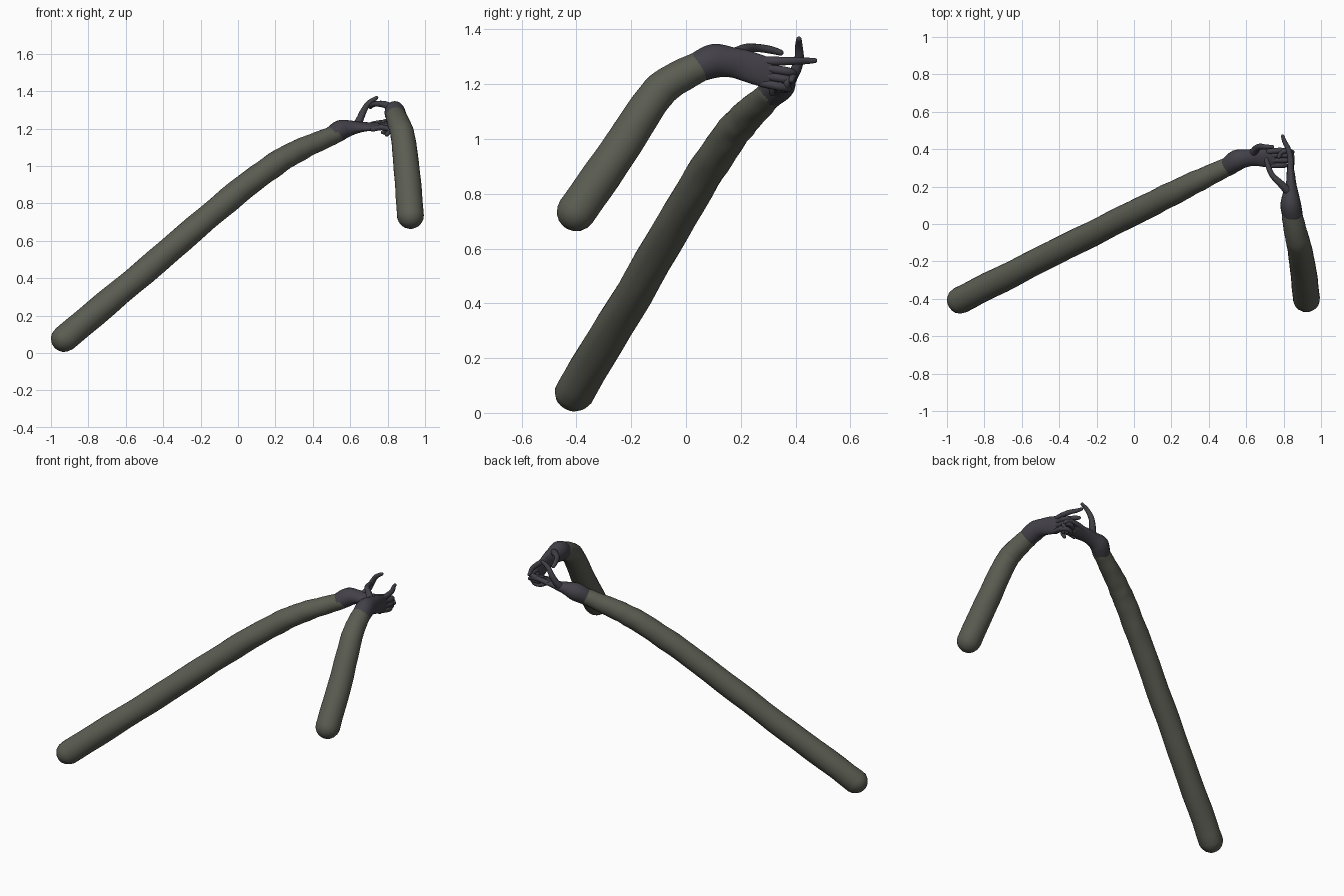
import bpy, bmesh, math
from mathutils import Vector


def material(name, rgb):
    m = bpy.data.materials.new(name)
    m.diffuse_color = (*rgb, 1)
    return m


SLEEVE = material("olive grey cloth", (0.105, 0.11, 0.085))
GLOVE = material("charcoal leather", (0.056, 0.053, 0.065))


def spline(rows, n):
    """Catmull-Rom through rows of x, y, z, wide radius, thin radius."""
    out = []
    for i in range(len(rows) - 1):
        a, b = rows[max(i - 1, 0)], rows[i]
        c, d = rows[i + 1], rows[min(i + 2, len(rows) - 1)]
        for k in range(n):
            t = k / n
            out.append([0.5 * (2 * q + (r - p) * t + (2 * p - 5 * q + 4 * r - s) * t * t
                               + (3 * q - p - 3 * r + s) * t ** 3)
                        for p, q, r, s in zip(a, b, c, d)])
    out.append(list(rows[-1]))
    return out


def tube(name, rows, mat, wide=(0, 0, 1), sides=12, n=4, wobble=0.0):
    """Sweep an ellipse along a smooth path and close it with round caps."""
    rows = [r if len(r) == 5 else (*r, r[3]) for r in rows]
    path = spline(rows, n)
    pts = [Vector(p[:3]) for p in path]
    rings = []
    for i, p in enumerate(path):
        tan = (pts[min(i + 1, len(pts) - 1)] - pts[max(i - 1, 0)]).normalized()
        rings.append((pts[i], tan, p[3], p[4]))
    caps = [math.radians(a) for a in (20, 42, 62, 80)]

    def cap(ring, sign):
        c, t, a, b = ring
        return [(c + t * sign * min(a, b) * math.sin(q), t, a * math.cos(q), b * math.cos(q))
                for q in caps]

    rings = cap(rings[0], -1)[::-1] + rings + cap(rings[-1], 1)
    bm = bmesh.new()
    loops = []
    for i, (c, t, a, b) in enumerate(rings):
        w = Vector(wide)
        w = (w - t * w.dot(t)).normalized()
        u = t.cross(w)
        loop = []
        for k in range(sides):
            q = 2 * math.pi * k / sides
            f = 1 + wobble * math.sin(i * 1.45 + 2 * math.sin(q)) * math.cos(q * 2 + i * 0.4)
            loop.append(bm.verts.new(c + (w * a * math.cos(q) + u * b * math.sin(q)) * f))
        loops.append(loop)
    for lo, hi in zip(loops, loops[1:]):
        for k in range(sides):
            j = (k + 1) % sides
            bm.faces.new((lo[k], lo[j], hi[j], hi[k]))
    bm.faces.new(loops[0])
    bm.faces.new(loops[-1])
    bmesh.ops.recalc_face_normals(bm, faces=bm.faces)
    for f in bm.faces:
        f.smooth = True
    me = bpy.data.meshes.new(name)
    bm.to_mesh(me)
    bm.free()
    me.materials.append(mat)
    ob = bpy.data.objects.new(name, me)
    bpy.context.collection.objects.link(ob)
    return ob


# Sleeves
tube("long_sleeve", [(-0.928, -0.407, 0.077, 0.072), (-0.5, -0.19, 0.435, 0.069),
                     (-0.05, 0.035, 0.82, 0.067), (0.2, 0.16, 1.01, 0.064),
                     (0.35, 0.235, 1.095, 0.058), (0.52, 0.315, 1.168, 0.048)],
     SLEEVE, sides=24, n=7, wobble=0.035)
tube("short_sleeve", [(0.922, -0.40, 0.735, 0.072), (0.905, -0.25, 0.95, 0.070),
                      (0.884, -0.125, 1.14, 0.065), (0.868, -0.06, 1.205, 0.062),
                      (0.845, 0.045, 1.262, 0.056)],
     SLEEVE, sides=24, n=6, wobble=0.015)

# Short arm: glove with upright palm
tube("short_arm_glove", [(0.846, 0.055, 1.267, 0.057, 0.055), (0.838, 0.105, 1.285, 0.062, 0.055),
                         (0.838, 0.165, 1.28, 0.055, 0.042), (0.84, 0.215, 1.268, 0.056, 0.028),
                         (0.838, 0.27, 1.25, 0.056, 0.022), (0.835, 0.31, 1.238, 0.052, 0.016)],
     GLOVE, sides=20)
tube("short_arm_thumb", [(0.83, 0.17, 1.305, 0.024), (0.785, 0.215, 1.328, 0.019),
                         (0.74, 0.26, 1.332, 0.015), (0.717, 0.31, 1.325, 0.014),
                         (0.708, 0.345, 1.315, 0.011)], GLOVE)
tube("short_arm_index", [(0.835, 0.27, 1.284, 0.017), (0.837, 0.34, 1.284, 0.016),
                         (0.825, 0.40, 1.285, 0.014), (0.805, 0.44, 1.285, 0.012),
                         (0.795, 0.47, 1.286, 0.009)], GLOVE)
for i, (z, reach) in enumerate([(1.26, 0.39), (1.232, 0.385), (1.204, 0.37)]):
    tube(f"short_arm_curled_finger_{i + 1}",
         [(0.835, 0.28, z, 0.016), (0.842, reach - 0.03, z - 0.012, 0.016),
          (0.825, reach, z - 0.018, 0.014), (0.79, reach - 0.005, z - 0.022, 0.013),
          (0.775, reach - 0.03, z - 0.024, 0.011)], GLOVE)

# Long arm: glove with level palm
tube("long_arm_glove", [(0.51, 0.312, 1.166, 0.051, 0.051), (0.553, 0.342, 1.193, 0.056, 0.054),
                        (0.605, 0.352, 1.203, 0.047, 0.040), (0.65, 0.357, 1.207, 0.047, 0.028),
                        (0.70, 0.355, 1.21, 0.052, 0.02), (0.75, 0.352, 1.212, 0.05, 0.015)],
     GLOVE, wide=(0, 1, 0.25), sides=20)
tube("long_arm_thumb", [(0.63, 0.37, 1.205, 0.024), (0.652, 0.40, 1.25, 0.020),
                        (0.672, 0.413, 1.295, 0.017), (0.70, 0.412, 1.337, 0.014),
                        (0.74, 0.412, 1.364, 0.010)], GLOVE, wide=(0, 1, 0))
tube("long_arm_index", [(0.72, 0.388, 1.222, 0.016), (0.78, 0.393, 1.232, 0.015),
                        (0.83, 0.39, 1.228, 0.013), (0.848, 0.385, 1.215, 0.011)],
     GLOVE, wide=(0, 1, 0))
for i, (y, z, reach) in enumerate([(0.368, 1.215, 0.845), (0.341, 1.208, 0.84),
                                   (0.314, 1.198, 0.81)]):
    tube(f"long_arm_curled_finger_{i + 1}",
         [(0.72, y, z, 0.015), (reach - 0.04, y, z + 0.008, 0.015),
          (reach, y, z - 0.006, 0.013), (reach - 0.015, y, z - 0.03, 0.011)],
         GLOVE, wide=(0, 1, 0))
